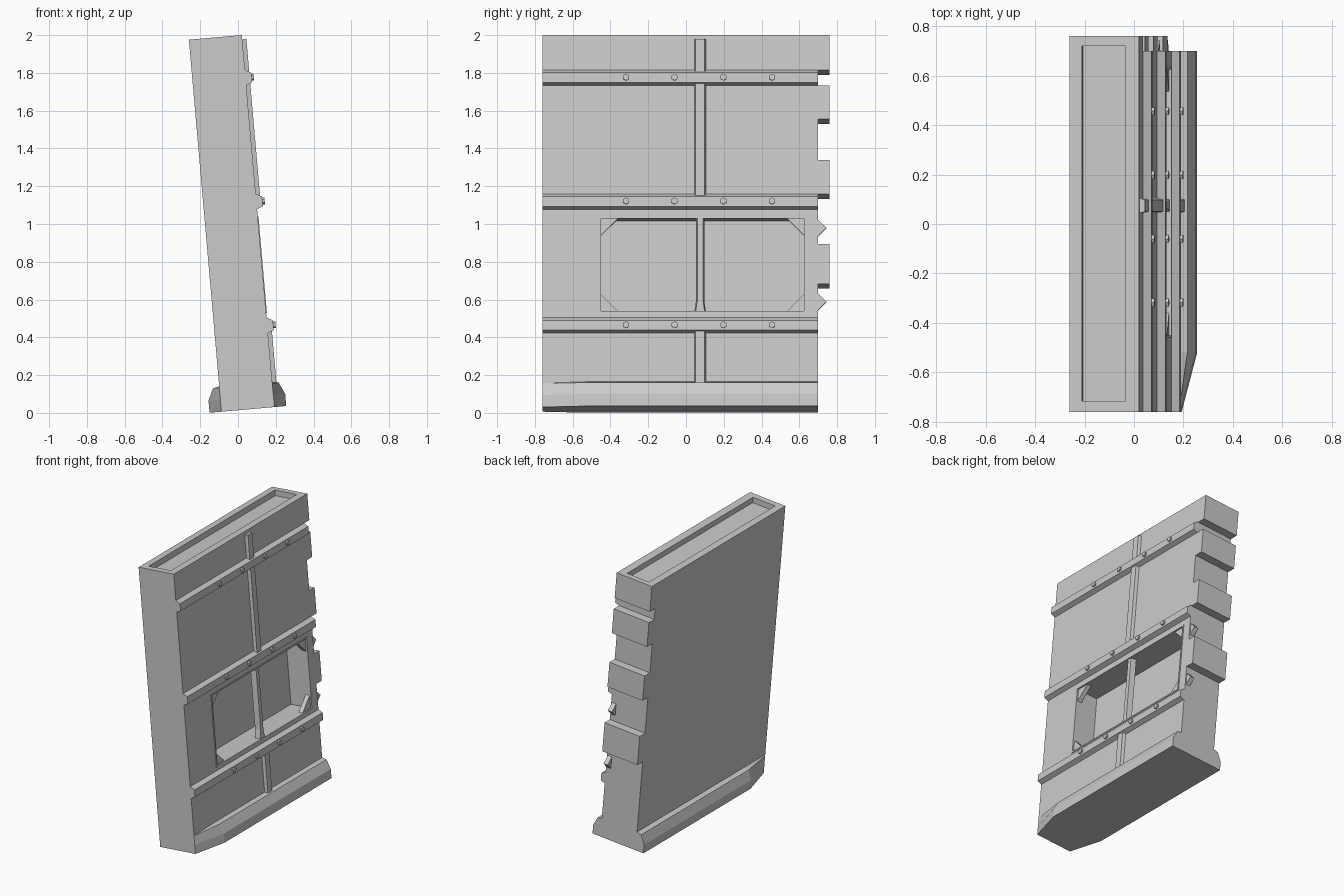
import bpy, bmesh, math
from mathutils import Matrix, Vector

cube = bpy.data.objects.get("Cube")
if cube:
    bpy.data.objects.remove(cube, do_unlink=True)

mat = bpy.data.materials.new("light_grey")
mat.use_nodes = True
GREY = (0.6, 0.6, 0.6, 1)
mat.diffuse_color = GREY
mat.node_tree.nodes["Principled BSDF"].inputs["Base Color"].default_value = GREY

# Everything is modelled upright, then leaned back about the base
LEAN = Matrix.Translation((-0.16, 0, 0)) @ Matrix.Rotation(math.radians(-5), 4, 'Y')
BACK, FACE, TOP = 0.0725, 0.354, 1.977
FRONT_END, REAR_END, TOOTH_END = -0.76, 0.70, 0.76


def loft(name, sections):
    """Solid skinned through matching rings of points."""
    bm = bmesh.new()
    rings = [[bm.verts.new(LEAN @ Vector(p)) for p in s] for s in sections]
    n = len(rings[0])
    for a, b in zip(rings, rings[1:]):
        for i in range(n):
            j = (i + 1) % n
            bm.faces.new((a[i], a[j], b[j], b[i]))
    bm.faces.new(rings[0])
    bm.faces.new(rings[-1])
    bmesh.ops.recalc_face_normals(bm, faces=bm.faces)
    mesh = bpy.data.meshes.new(name)
    bm.to_mesh(mesh)
    bm.free()
    mesh.materials.append(mat)
    obj = bpy.data.objects.new(name, mesh)
    bpy.context.collection.objects.link(obj)
    return obj


def prism(name, pts, axis, a, b):
    """Extrude a 2D outline along x, y or z from a to b."""
    def place(p, q):
        c = list(p)
        c.insert("xyz".index(axis), q)
        return c
    return loft(name, [[place(p, q) for p in pts] for q in (a, b)])


def box(name, x, y, z):
    return prism(name, [(x[0], y[0]), (x[1], y[0]), (x[1], y[1]), (x[0], y[1])], "z", *z)


def cut(obj, cutter):
    cutter.hide_render = True
    mod = obj.modifiers.new("cut", 'BOOLEAN')
    mod.operation, mod.solver, mod.object = 'DIFFERENCE', 'EXACT', cutter
    bpy.context.view_layer.objects.active = obj
    bpy.ops.object.modifier_apply(modifier=mod.name)
    bpy.data.objects.remove(cutter, do_unlink=True)


# Wall slab with interlocking teeth along the rear end
outline = [(FRONT_END, 0), (REAR_END, 0)]
for low, high in ((0.655, 0.867), (1.131, 1.314), (1.53, 1.71), (1.79, TOP)):
    outline += [(REAR_END, low), (TOOTH_END, low), (TOOTH_END, high)]
    if high < TOP:
        outline.append((REAR_END, high))
outline.append((FRONT_END, TOP))
slab = prism("wall_slab", outline, "x", BACK, FACE)

# Tray in the top and the deep window niche
cut(slab, box("tray_cutter", (0.1225, 0.299), (-0.715, 0.72), (TOP - 0.04, TOP + 0.1)))
WY, WZ, LIP = (-0.46, 0.635), (0.50, 1.013), 0.01
cut(slab, box("niche_cutter", (0.19, 0.5), (WY[0] + LIP, WY[1] - LIP), (WZ[0] + LIP, WZ[1] - LIP)))

# Thin raised lip around the niche
lip_x = (FACE - 0.01, FACE + 0.004)
for side, y in (("front", WY[0]), ("rear", WY[1] - LIP)):
    box("niche_lip_" + side, lip_x, (y, y + LIP), WZ)
for side, z in (("lower", WZ[0]), ("upper", WZ[1] - LIP)):
    box("niche_lip_" + side, lip_x, WY, (z, z + LIP))

# Diagonal corner plates; the rear pair poke out through the end of the wall
for iy, sy in ((0, -1), (1, 1)):
    for iz, sz in ((0, -1), (1, 1)):
        corner = Vector((WY[iy], WZ[iz]))
        out = Vector((sy, sz)).normalized()
        along = Vector((-sz, sy)).normalized()
        pts = [corner + out * o + along * a
               for o, a in ((-0.078, -0.119), (0.034, -0.119), (0.034, 0.119), (-0.078, 0.119))]
        prism("corner_plate", pts, "x", 0.315, 0.347)

# Central mullion with a flared foot
def mullion_ring(half, z):
    return [(0.31, 0.075 - half - 0.007, z), (0.35, 0.075 - half, z),
            (0.35, 0.075 + half, z), (0.31, 0.075 + half + 0.007, z)]

loft("niche_mullion", [mullion_ring(h, z) for h, z in
                       ((0.024, 0.505), (0.015, 0.57), (0.015, 1.008))])

# Vertical ribs above and below the niche
rib = [(FACE - 0.01, 0.042), (0.376, 0.05), (0.376, 0.098), (FACE - 0.01, 0.108)]
prism("upper_rib", rib, "z", 1.10, 1.954)
prism("lower_rib", rib, "z", 0.10, 0.43)

# Three horizontal bands, each with four hexagonal bolts
for zc in (0.434, 1.092, 1.75):
    band = [(FACE - 0.01, zc - 0.041), (FACE, zc - 0.041), (0.386, zc - 0.028),
            (0.386, zc + 0.024), (FACE, zc + 0.041), (FACE - 0.01, zc + 0.041)]
    prism("horizontal_band", band, "y", FRONT_END, REAR_END)
    for yc in (-0.317, -0.06, 0.198, 0.456):
        hexagon = [(yc + 0.018 * math.sin(k * math.pi / 3),
                    zc + 0.018 * math.cos(k * math.pi / 3)) for k in range(6)]
        prism("band_bolt", hexagon, "x", 0.38, 0.398)

# Base plinth, flush with the slab at its front end and flaring out
half_profile = [(0.417, 0), (0.417, 0.064), (0.388, 0.127), (FACE, 0.135)]
profile = half_profile + [(BACK + FACE - x, z) for x, z in reversed(half_profile)]
loft("base_plinth", [
    [(min(max(x, BACK), FACE), FRONT_END, z) for x, z in profile],
    [(x, -0.52, z) for x, z in profile],
    [(x, REAR_END, z) for x, z in profile]])
